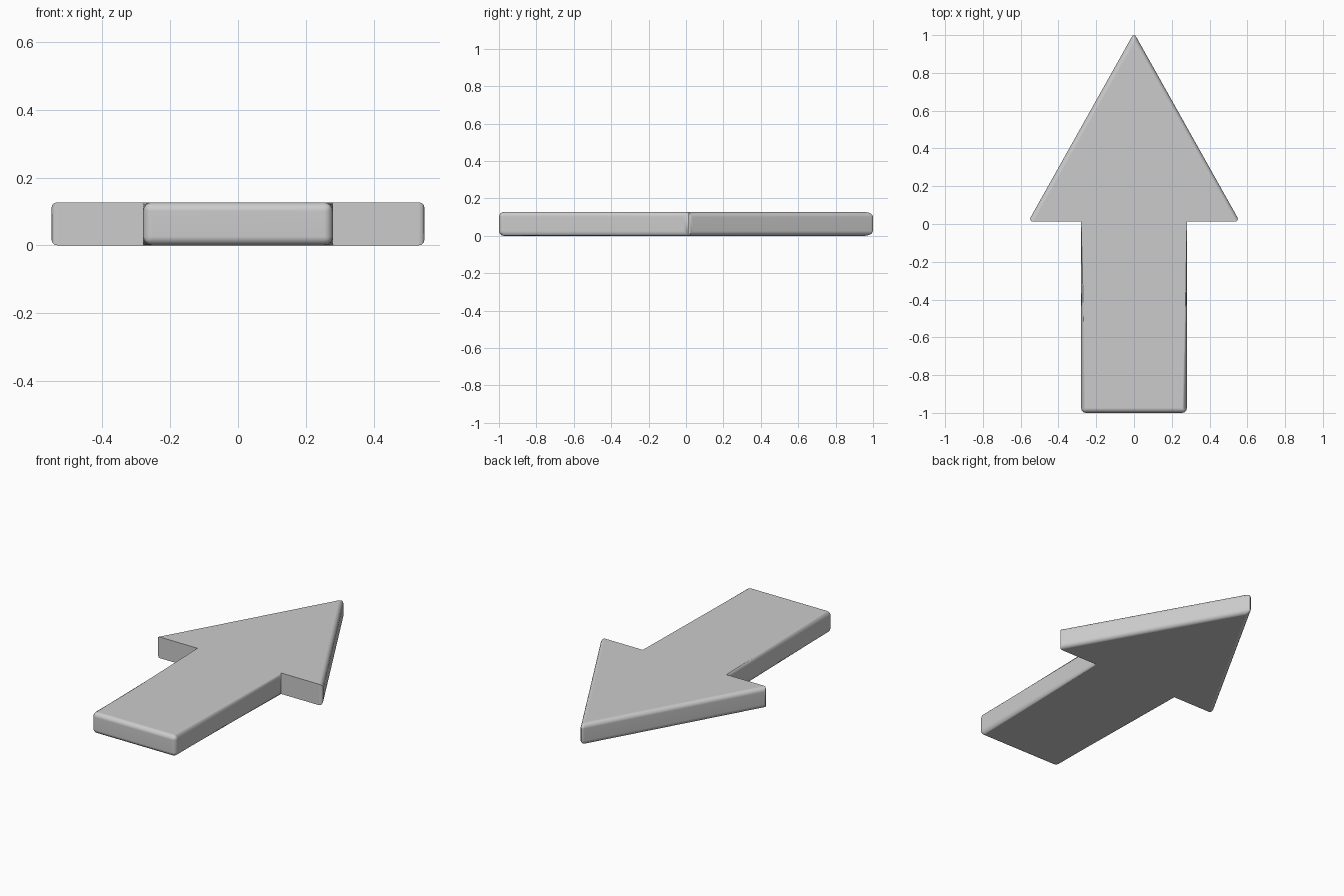
import bpy, bmesh, math

if "Cube" in bpy.data.objects:
    bpy.data.objects.remove(bpy.data.objects["Cube"])

THICK = 0.127
BACK_Y = 0.013      # rear face of the arrow head
RADIUS = 0.026

# Arrow outline, right half from tip to tail, then mirrored
right = [(0.28, -1.0), (0.28, BACK_Y), (0.56, BACK_Y)]
outline = right + [(0, 1.012)] + [(-x, y) for x, y in reversed(right)]

# Extruded slab
bm = bmesh.new()
face = bm.faces.new([bm.verts.new((x, y, 0)) for x, y in outline])
ext = bmesh.ops.extrude_face_region(bm, geom=[face], use_keep_orig=True)
for v in ext["geom"]:
    if isinstance(v, bmesh.types.BMVert):
        v.co.z = THICK
bmesh.ops.recalc_face_normals(bm, faces=bm.faces[:])


# Round every edge except the crisp horizontal edges behind the head
def is_crisp(edge):
    a, b = (v.co for v in edge.verts)
    return abs(a.y - BACK_Y) < 1e-4 and abs(b.y - BACK_Y) < 1e-4 and abs(a.z - b.z) < 1e-4


bmesh.ops.bevel(bm, geom=[e for e in bm.edges if not is_crisp(e)], offset=RADIUS,
                offset_type='OFFSET', segments=4, profile=0.5, affect='EDGES',
                clamp_overlap=True)

# Fit the rounded tip and barbs to the final size
top = max(v.co.y for v in bm.verts)
wide = max(v.co.x for v in bm.verts)
for v in bm.verts:
    if v.co.y > BACK_Y:
        v.co.y = BACK_Y + (v.co.y - BACK_Y) * (1 - BACK_Y) / (top - BACK_Y)
    if abs(v.co.x) > 0.32:
        v.co.x = math.copysign(abs(v.co.x) * 0.55 / wide, v.co.x)

mesh = bpy.data.meshes.new("arrow")
bm.to_mesh(mesh)
bm.free()
arrow = bpy.data.objects.new("arrow", mesh)
bpy.context.collection.objects.link(arrow)

# Smooth rounded edges, flat broad faces
bpy.context.view_layer.objects.active = arrow
arrow.select_set(True)
bpy.ops.object.shade_smooth_by_angle(angle=math.radians(40))
weighted = arrow.modifiers.new("flat_faces", 'WEIGHTED_NORMAL')
weighted.keep_sharp = True
